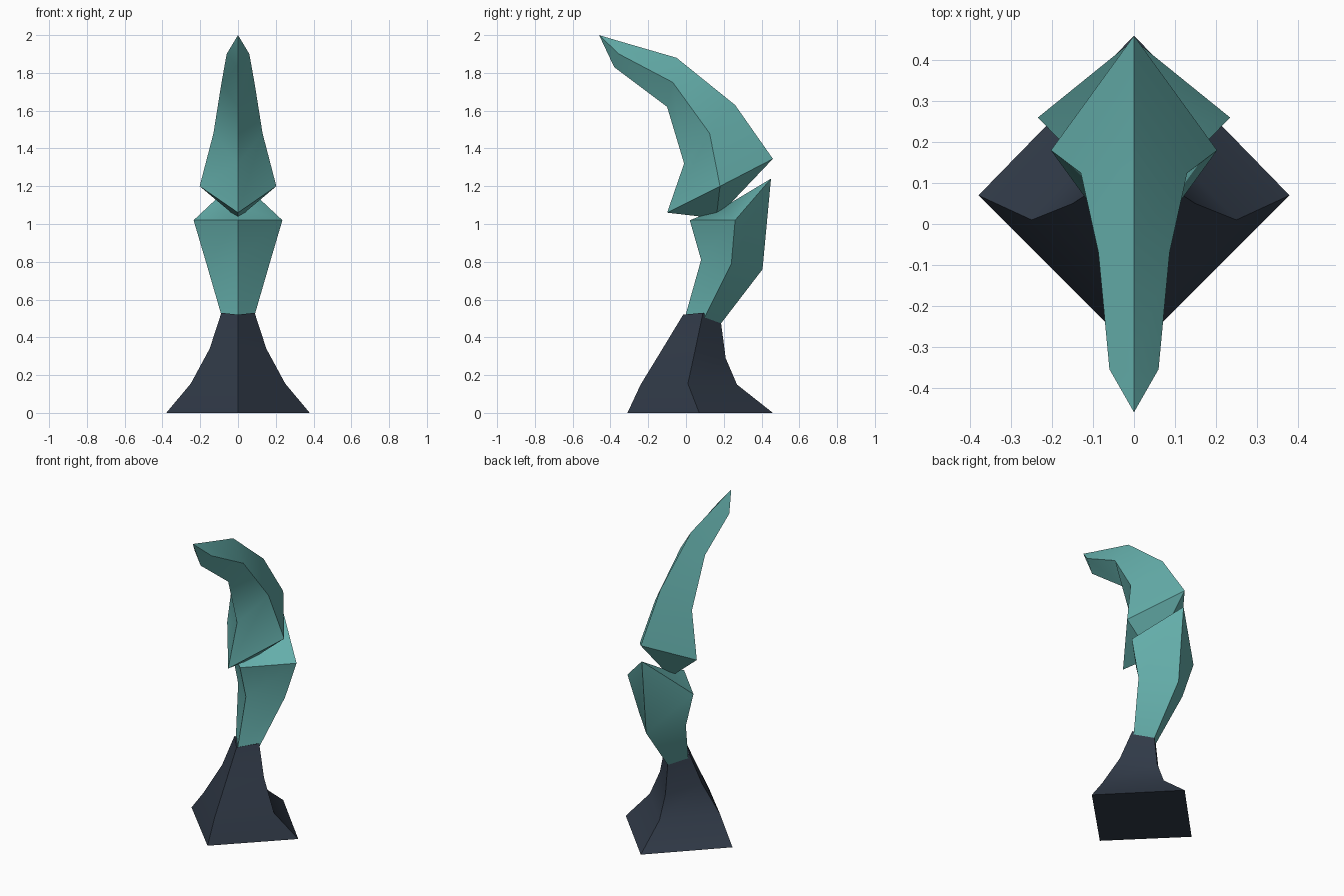
import bpy, bmesh, math

if "Cube" in bpy.data.objects:
    bpy.data.objects.remove(bpy.data.objects["Cube"])


def material(name, rgb):
    m = bpy.data.materials.new(name)
    m.diffuse_color = (*rgb, 1)
    m.use_nodes = True
    m.node_tree.nodes["Principled BSDF"].inputs["Base Color"].default_value = m.diffuse_color
    return m


teal = material("teal", (0.13, 0.43, 0.41))
slate = material("dark slate", (0.03, 0.042, 0.064))


def segment(name, mat, rings, start=None, end=None):
    """Loft diamond rings (half_width, side_y, side_z, front_y, front_z, back_y, back_z).
    start / end are optional (y, z) cap points on the centre plane."""
    bm = bmesh.new()
    loops = []
    for w, sy, sz, fy, fz, by, bz in rings:
        loops.append([bm.verts.new(p) for p in
                      ((0, fy, fz), (w, sy, sz), (0, by, bz), (-w, sy, sz))])
    for a, b in zip(loops, loops[1:]):
        for i in range(4):
            j = (i + 1) % 4
            bm.faces.new((a[i], a[j], b[j], b[i]))
    for loop, point in ((loops[0], start), (loops[-1], end)):
        if point is None:
            bm.faces.new(loop)
        else:
            tip = bm.verts.new((0, *point))
            for i in range(4):
                bm.faces.new((loop[i], loop[(i + 1) % 4], tip))
    bmesh.ops.recalc_face_normals(bm, faces=bm.faces)
    me = bpy.data.meshes.new(name)
    bm.to_mesh(me)
    bm.free()
    me.materials.append(mat)
    ob = bpy.data.objects.new(name, me)
    bpy.context.collection.objects.link(ob)
    bpy.ops.object.select_all(action='DESELECT')
    ob.select_set(True)
    bpy.context.view_layer.objects.active = ob
    bpy.ops.object.shade_smooth_by_angle(angle=math.radians(42))
    return ob


# Flared foot
segment("base", slate, [
    (0.38, 0.07, 0.00, -0.31, 0.00, 0.46, 0.00),
    (0.25, 0.01, 0.155, -0.24, 0.15, 0.27, 0.15),
    (0.15, 0.05, 0.34, -0.13, 0.33, 0.21, 0.29),
    (0.088, 0.09, 0.53, -0.015, 0.52, 0.185, 0.48),
])

# Middle segment, widening upwards
segment("middle_segment", teal, [
    (0.08, 0.09, 0.49, -0.01, 0.49, 0.175, 0.46),
    (0.167, 0.24, 0.79, 0.08, 0.81, 0.405, 0.76),
    (0.235, 0.26, 1.02, 0.02, 1.02, 0.45, 1.24),
], end=(0.2, 1.09))

# Curved pointed claw on top
segment("claw", teal, [
    (0.203, 0.18, 1.20, -0.10, 1.06, 0.46, 1.345),
    (0.13, 0.125, 1.48, -0.01, 1.32, 0.26, 1.63),
    (0.087, -0.07, 1.75, -0.10, 1.62, -0.05, 1.88),
    (0.06, -0.355, 1.90, -0.38, 1.83, -0.36, 1.97),
], start=(0.16, 1.03), end=(-0.46, 2.0))
